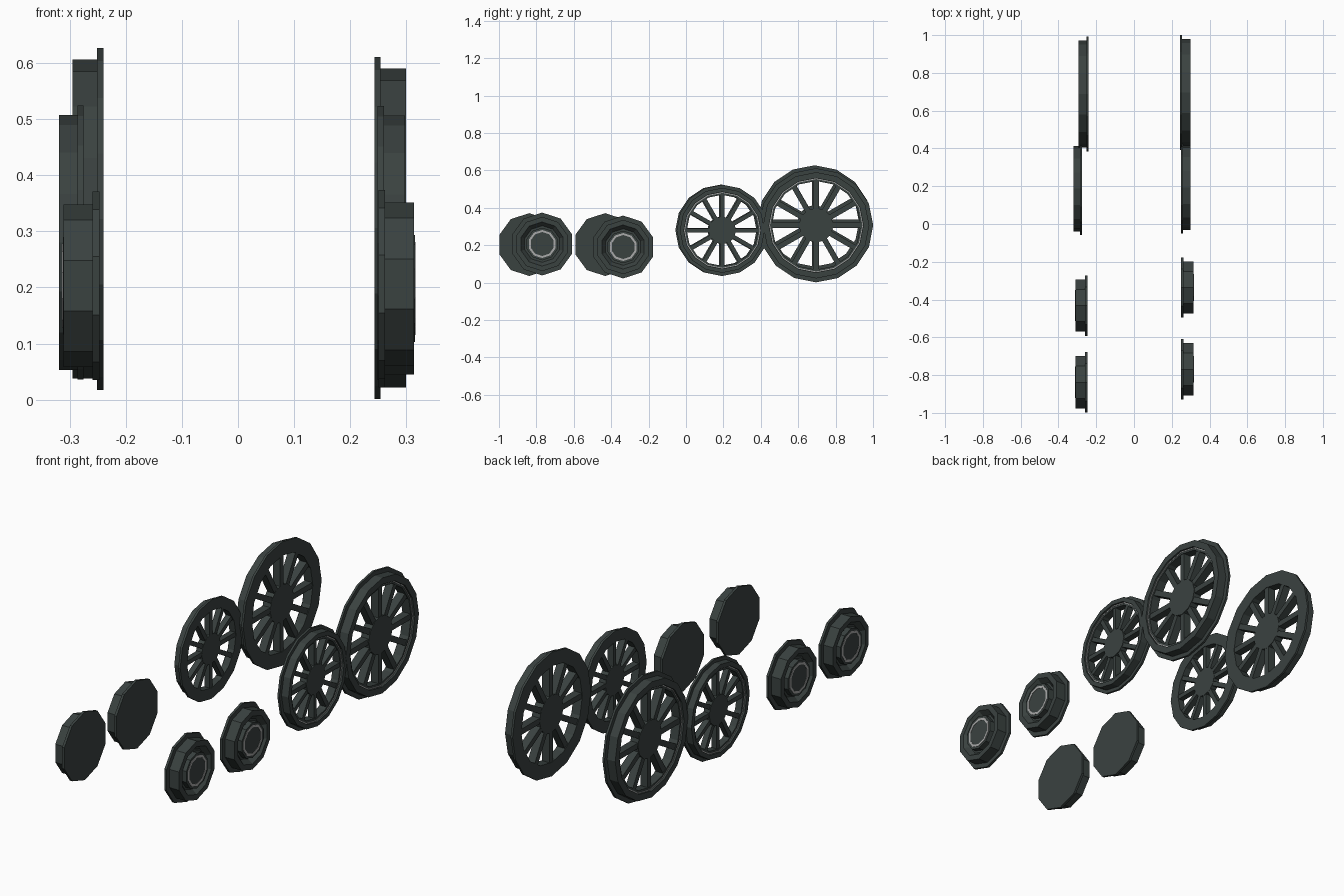
import bpy, bmesh, math
from mathutils import Matrix

if "Cube" in bpy.data.objects:
    bpy.data.objects.remove(bpy.data.objects["Cube"])


def material(name, rgb):
    m = bpy.data.materials.new(name)
    m.diffuse_color = (*rgb, 1)
    m.use_nodes = True
    m.node_tree.nodes["Principled BSDF"].inputs["Base Color"].default_value = m.diffuse_color
    return m


IRON = material("dark green grey iron", (0.042, 0.054, 0.051))
LINE = material("light grey lining", (0.40, 0.40, 0.40))


def finish(bm, name, mat, side, loc):
    # parts are modelled facing +x, then mirrored for the left side
    if side < 0:
        bmesh.ops.transform(bm, matrix=Matrix.Scale(-1, 4, (1, 0, 0)), verts=bm.verts)
    bmesh.ops.recalc_face_normals(bm, faces=bm.faces)
    me = bpy.data.meshes.new(name)
    bm.to_mesh(me)
    bm.free()
    me.materials.append(mat)
    ob = bpy.data.objects.new(name, me)
    ob.location = (0, *loc)
    bpy.context.collection.objects.link(ob)


def lathe(profile, n, name, mat, side, loc, closed=False):
    # spin (x, radius) points around the axle; open profiles get end caps
    bm = bmesh.new()
    rings = []
    for x, r in profile:
        rings.append([bm.verts.new((x, r * math.sin(2 * math.pi * i / n),
                                    r * math.cos(2 * math.pi * i / n))) for i in range(n)])
    pairs = list(zip(rings, rings[1:]))
    if closed:
        pairs.append((rings[-1], rings[0]))
    else:
        bm.faces.new(rings[0])
        bm.faces.new(rings[-1])
    for a, b in pairs:
        for i in range(n):
            j = (i + 1) % n
            bm.faces.new((a[i], a[j], b[j], b[i]))
    finish(bm, name, mat, side, loc)


def lining(x, r0, r1, n, name, side, loc):
    # thin painted ring plate
    lathe([(x - 0.001, r0), (x - 0.001, r1), (x + 0.0015, r1), (x + 0.0015, r0)],
          n, name, LINE, side, loc, closed=True)


def spoked_wheel(name, side, x0, x1, y, z, rf, rt, lip, rin, hub, spoke):
    loc = (y, z)
    step = x1 - 0.010
    fl = x0 + 0.011
    # rim with inner flange and stepped outer face
    lathe([(x0, rin), (x0, rf), (fl, rf), (fl, rt), (x1, rt), (x1, lip),
           (step, lip), (step, rin)], 16, name + "_rim", IRON, side, loc, closed=True)
    lining(step, lip - 0.005, lip - 0.001, 16, name + "_lining", side, loc)
    # hub
    lathe([(x0 + 0.002, hub), (step, hub)], 12, name + "_hub", IRON, side, loc)
    # spokes
    bm = bmesh.new()
    a, b = hub * 0.9, rin + 0.006
    xa, xb = x0 + 0.003, step - 0.003
    for i in range(12):
        m = (Matrix.Rotation(i * math.pi / 6, 4, 'X')
             @ Matrix.Translation(((xa + xb) / 2, 0, (a + b) / 2))
             @ Matrix.Diagonal((xb - xa, spoke, b - a, 1)))
        bmesh.ops.create_cube(bm, size=1, matrix=m)
    finish(bm, name + "_spokes", IRON, side, loc)


def small_wheel(name, side, x0, y, z):
    loc = (y, z)
    x1 = x0 + 0.064
    # solid flanged wheel with dished face and raised hub
    lathe([(x0, 0.168), (x0 + 0.012, 0.168), (x0 + 0.012, 0.145), (x1, 0.145),
           (x1, 0.118), (x1 - 0.024, 0.098), (x1 - 0.024, 0.087),
           (x1 + 0.001, 0.087)], 10, name + "_body", IRON, side, loc)
    lining(x1 + 0.001, 0.064, 0.075, 10, name + "_lining", side, loc)


# driving wheels at the back
big = dict(rf=0.305, rt=0.284, lip=0.252, rin=0.237, hub=0.093, spoke=0.028)
spoked_wheel("large_wheel_left", -1, 0.240, 0.295, 0.688, 0.322, **big)
spoked_wheel("large_wheel_right", 1, 0.243, 0.299, 0.696, 0.306, **big)

# middle wheels
mid = dict(rf=0.244, rt=0.227, lip=0.205, rin=0.190, hub=0.074, spoke=0.022)
spoked_wheel("middle_wheel_left", -1, 0.275, 0.319, 0.187, 0.280, **mid)
spoked_wheel("middle_wheel_right", 1, 0.249, 0.298, 0.194, 0.279, **mid)

# small leading wheels
small_wheel("front_wheel_left", -1, 0.247, -0.838, 0.203)
small_wheel("second_wheel_left", -1, 0.247, -0.432, 0.203)
small_wheel("front_wheel_right", 1, 0.250, -0.769, 0.206)
small_wheel("second_wheel_right", 1, 0.250, -0.336, 0.190)
